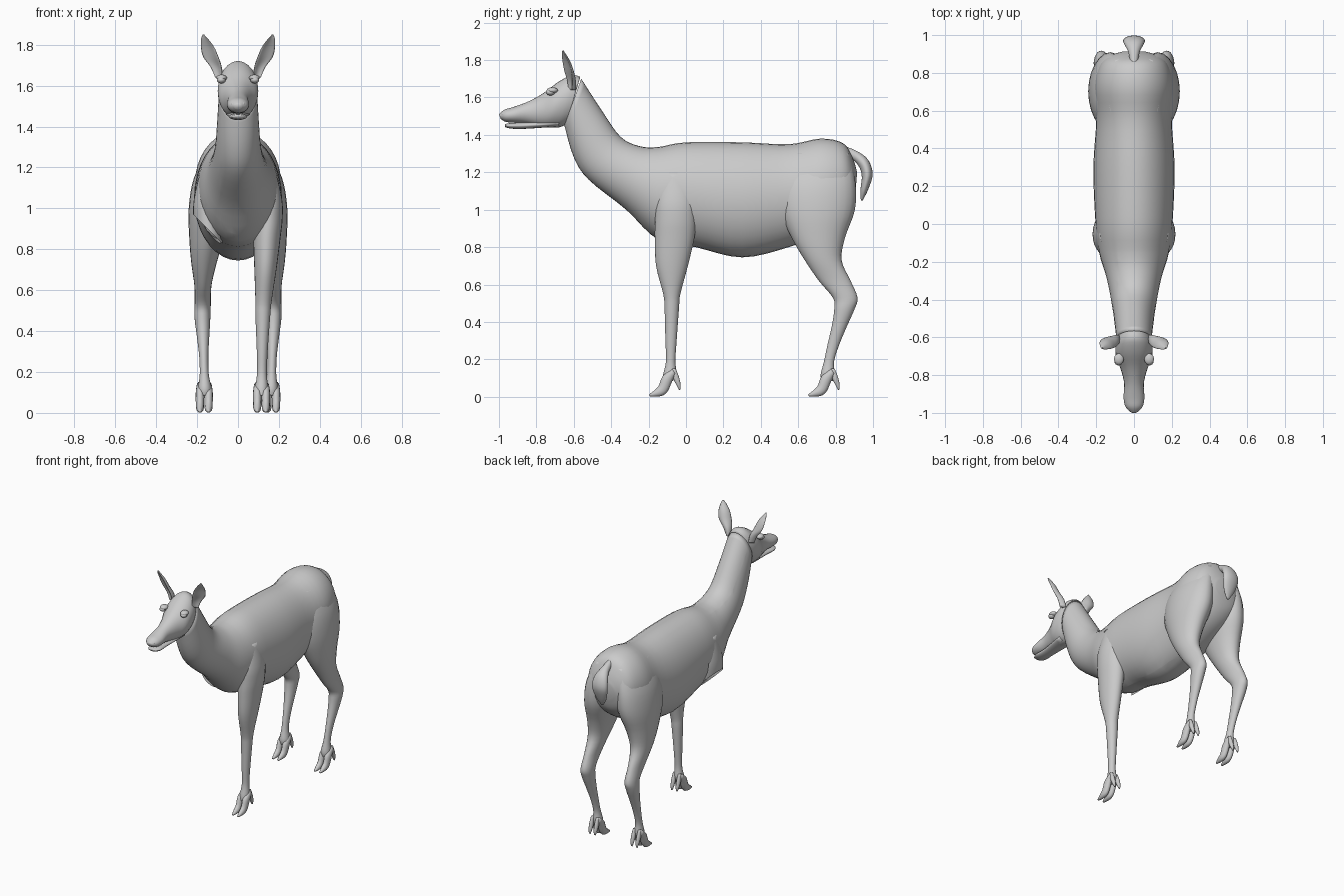
import bpy, bmesh, math
from mathutils import Vector


def loft(name, sections, sides=24, steps=4, bias=0.0, mirror=False, edit=None):
    """Skin ellipses (centre, half-axis a, half-axis b), smoothed along the path."""
    keys = [[c for v in s for c in v] for s in sections]
    rows = []
    for i in range(len(keys) - 1):
        p0, p1 = keys[max(i - 1, 0)], keys[i]
        p2, p3 = keys[i + 1], keys[min(i + 2, len(keys) - 1)]
        for k in range(steps):
            t = k / steps
            rows.append([0.5 * (2 * b + (c - a) * t + (2 * a - 5 * b + 4 * c - d) * t * t
                                + (3 * b - a - 3 * c + d) * t ** 3)
                         for a, b, c, d in zip(p0, p1, p2, p3)])
    rows.append(keys[-1])
    bm = bmesh.new()
    rings = []
    for r in rows:
        c, a, b = Vector(r[:3]), Vector(r[3:6]), Vector(r[6:9])
        ring = []
        for j in range(sides):
            u = 2 * math.pi * j / sides
            p = c + a * math.cos(u) + b * (math.sin(u) + bias * math.cos(u) ** 2)
            if mirror:
                p.x = -p.x
            ring.append(bm.verts.new(p))
        rings.append(ring)
    for r0, r1 in zip(rings, rings[1:]):
        for j in range(sides):
            n = (j + 1) % sides
            bm.faces.new((r0[j], r0[n], r1[n], r1[j]))
    bm.faces.new(rings[0])
    bm.faces.new(rings[-1])
    bmesh.ops.recalc_face_normals(bm, faces=bm.faces)
    if edit:
        edit(bm)
    me = bpy.data.meshes.new(name)
    bm.to_mesh(me)
    bm.free()
    for p in me.polygons:
        p.use_smooth = True
    ob = bpy.data.objects.new(name, me)
    bpy.context.collection.objects.link(ob)
    return ob


def profile(rows, x=0.0, dy=0.0):
    """Side-view rows (top y, top z, bottom y, bottom z, half width)."""
    return [((x, (yt + yb) / 2 + dy, (zt + zb) / 2), (w, 0, 0),
             (0, (yt - yb) / 2, (zt - zb) / 2)) for yt, zt, yb, zb, w in rows]


def limb(rows):
    """Level rows (z, back and front y limits, inner and outer x limits)."""
    return [(((x0 + x1) / 2, (y0 + y1) / 2, z), ((x1 - x0) / 2, 0, 0),
             (0, (y1 - y0) / 2, 0)) for z, y0, y1, x0, x1 in rows]


SLANT = Vector((1, 0, 1))


def geom(bm):
    return bm.verts[:] + bm.edges[:] + bm.faces[:]


def open_shoulder(bm):
    # opening in the trunk behind the missing foreleg
    for co, no in (((0, -.14, 0), (0, 1, 0)), ((0, .035, 0), (0, 1, 0)),
                   ((-.085, 0, 0), (1, 0, 0)), ((0, 0, .85), SLANT)):
        bmesh.ops.bisect_plane(bm, geom=geom(bm), plane_co=co, plane_no=no)
    gone = []
    for f in bm.faces:
        c = f.calc_center_median()
        if -.14 < c.y < .035 and c.x < -.085 and c.x + c.z < .85:
            gone.append(f)
    bmesh.ops.delete(bm, geom=gone, context='FACES')


def cut_leg(bm):
    bmesh.ops.bisect_plane(bm, geom=geom(bm), plane_co=(-.14, 0, .89),
                           plane_no=SLANT, clear_inner=True)


# trunk and neck
loft("body_and_neck", profile([
    (.915, 1.2, .905, 1.08, .07), (.89, 1.28, .88, 1.0, .14),
    (.84, 1.355, .82, .93, .185), (.72, 1.38, .72, .87, .21),
    (.55, 1.35, .55, .80, .2), (.3, 1.36, .3, .745, .215),
    (.0, 1.36, .05, .80, .205), (-.15, 1.335, -.15, .84, .185),
    (-.25, 1.34, -.32, 1.0, .145), (-.35, 1.39, -.52, 1.16, .115),
    (-.45, 1.53, -.6, 1.28, .103), (-.56, 1.7, -.65, 1.45, .093)]),
    sides=36, edit=open_shoulder)

# head, jaw
loft("head", profile([
    (-.565, 1.71, -.64, 1.455, .088), (-.61, 1.72, -.68, 1.44, .098),
    (-.68, 1.685, -.73, 1.44, .096), (-.76, 1.625, -.78, 1.445, .07),
    (-.84, 1.58, -.85, 1.46, .052), (-.92, 1.55, -.92, 1.465, .055),
    (-.97, 1.535, -.965, 1.47, .045), (-1.0, 1.51, -.99, 1.485, .018)]))
loft("lower_jaw", profile([
    (-.68, 1.48, -.68, 1.445, .06), (-.85, 1.468, -.85, 1.433, .043),
    (-.93, 1.464, -.93, 1.433, .045), (-.968, 1.458, -.968, 1.442, .028)]))

# tail
loft("tail", profile([
    (.85, 1.34, .87, 1.27, .022), (.92, 1.31, .9, 1.26, .03),
    (.975, 1.265, .93, 1.22, .05), (.998, 1.19, .94, 1.17, .058),
    (.975, 1.11, .932, 1.1, .04), (.945, 1.05, .935, 1.05, .008)]))

# front leg rows and hind leg rows
FRONT = [(1.2, -.13, .03, .09, .18), (1.05, -.16, .055, .085, .215),
         (.95, -.165, .055, .08, .218), (.85, -.167, .045, .075, .207),
         (.7, -.16, .01, .08, .188), (.55, -.122, -.03, .085, .165),
         (.48, -.115, -.037, .085, .158), (.3, -.11, -.05, .092, .145),
         (.19, -.107, -.057, .093, .141), (.12, -.122, -.05, .083, .147),
         (.085, -.125, -.07, .09, .14)]
HIND = [(1.3, .55, .87, .02, .14), (1.15, .5, .905, .02, .215),
        (1.0, .5, .903, .025, .241), (.85, .565, .85, .07, .238),
        (.73, .635, .832, .105, .228), (.62, .71, .88, .13, .213),
        (.53, .785, .917, .133, .212), (.47, .793, .902, .135, .213),
        (.38, .78, .862, .14, .202), (.28, .757, .82, .145, .19),
        (.19, .738, .792, .143, .187), (.12, .72, .795, .13, .195),
        (.085, .725, .785, .135, .19)]
TOE = [(-.075, .15, -.055, .12, .016), (-.125, .11, -.075, .08, .021),
       (-.145, .06, -.1, .025, .02), (-.168, .035, -.135, .003, .018),
       (-.198, .012, -.192, .002, .006)]
CLAW = [(-.075, .15, -.055, .15, .01), (-.07, .1, -.038, .11, .014),
        (-.05, .06, -.028, .065, .012), (-.037, .035, -.03, .038, .005)]


def foot(name, x, dy, mirror):
    for side, s in (("inner", -1), ("outer", 1)):
        loft(f"{name}_{side}_hoof", profile(TOE, x + s * .021, dy), 12, 3, mirror=mirror)
        loft(f"{name}_{side}_dewclaw", profile(CLAW, x + s * .02, dy), 10, 3, mirror=mirror)


# single complete foreleg and the open shoulder on the other side
loft("front_leg", limb(FRONT))
foot("front", .115, 0, False)
loft("shoulder_stump", limb(FRONT), mirror=True, edit=cut_leg)

for side, m in (("left", False), ("right", True)):
    loft(f"hind_leg_{side}", limb(HIND), mirror=m)
    foot(f"hind_{side}", .165, .85, m)
    # cupped ears
    ear = [(.085, -.6, 1.64, .02, .014), (.098, -.603, 1.69, .03, .014),
           (.125, -.615, 1.74, .042, .012), (.143, -.63, 1.79, .036, .01),
           (.16, -.648, 1.83, .018, .006), (.168, -.656, 1.85, .003, .003)]
    loft(f"ear_{side}", [((x, y, z), (w * .88, w * .47, 0), (t * .47, -t * .88, 0))
                         for x, y, z, w, t in ear], 16, 4, bias=1.4, mirror=m)
    # eyes and nostrils
    s = -1 if m else 1
    for part, loc, size in (("eye", (.082, -.725, 1.628), (.022, .024, .017)),
                            ("eyelid", (.08, -.715, 1.638), (.026, .03, .016)),
                            ("nostril", (.022, -.977, 1.51), (.013, .01, .011))):
        bpy.ops.mesh.primitive_uv_sphere_add(segments=16, ring_count=10,
                                             location=(s * loc[0], loc[1], loc[2]))
        o = bpy.context.object
        o.name = f"{part}_{side}"
        o.scale = size
        bpy.ops.object.shade_smooth()
